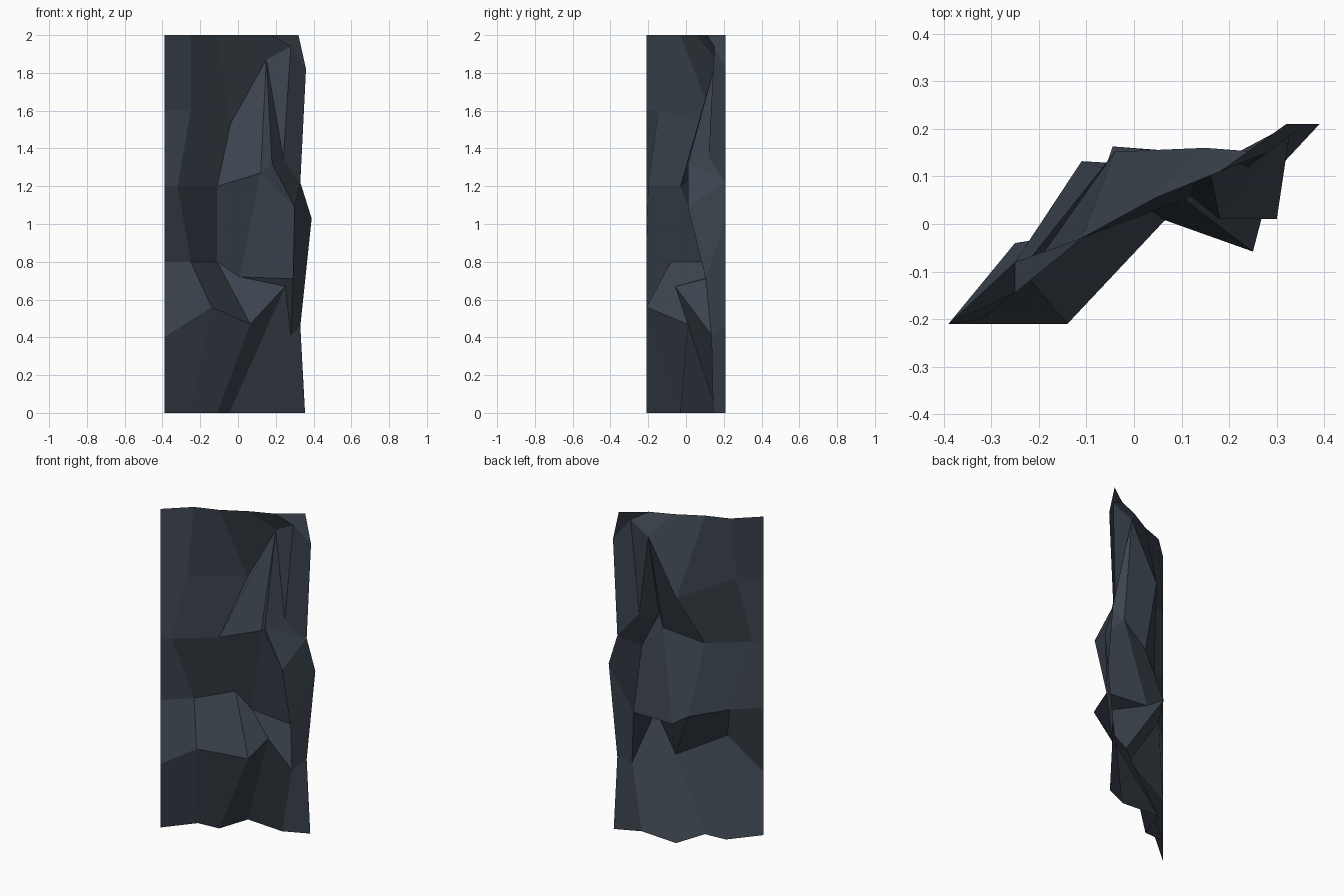
import bpy, bmesh

if "Cube" in bpy.data.objects:
    bpy.data.objects.remove(bpy.data.objects["Cube"])

# Folded rock sheet: vertical fold lines (profiles), each listed from top to bottom
left_edge = [(-.39, -.21, 2 - .4 * i) for i in range(6)]
fold_1 = [(-.25, -.08, 2), (-.25, -.145, 1.6), (-.32, -.2, 1.2),
          (-.25, -.08, .8), (-.14, -.21, .56), (-.25, -.04, 0)]
fold_2 = [(-.11, -.03, 2), (-.04, .152, 1.53), (-.11, -.03, 1.2),
          (-.11, .132, .8), (.065, .008, .47), (-.11, -.03, 0)]
fold_3 = [(.045, .055, 2), (.15, .16, 1.87), (.12, .058, 1.27),
          (.01, .125, .72), (.25, -.058, .67), (-.045, .163, 0)]
# this fold carries the small jutting ledge (two extra points)
fold_4 = [(.18, .11, 2), (.28, .15, 1.94), (.24, .12, 1.35), (.18, .01, 1.32),
          (.3, .01, 1.09), (.292, .105, .71), (.28, .135, .41), (.205, .144, 0)]
right_edge = [(x, .21, z) for x, z in
              [(.32, 2), (.36, 1.82), (.33, 1.22), (.39, 1.03), (.33, .46), (.355, 0)]]

# Repeat points so that every fold line has nine rows to pair up
regular = (0, 1, 1, 1, 2, 2, 3, 4, 5)
ledge = (0, 1, 2, 3, 3, 4, 5, 6, 7)
edge = (0, 1, 2, 2, 2, 2, 3, 4, 5)
columns = [[p[i] for i in rows] for p, rows in
           [(left_edge, regular), (fold_1, regular), (fold_2, regular),
            (fold_3, regular), (fold_4, ledge), (right_edge, edge)]]

# Bridge neighbouring fold lines with flat facets
bm = bmesh.new()
made = {}


def vert(p):
    if p not in made:
        made[p] = bm.verts.new(p)
    return made[p]


for a, b in zip(columns, columns[1:]):
    for i in range(len(a) - 1):
        corners = dict.fromkeys([a[i + 1], b[i + 1], b[i], a[i]])
        if len(corners) > 2:
            bm.faces.new([vert(p) for p in corners])

mesh = bpy.data.meshes.new("rock_face")
bm.to_mesh(mesh)
bm.free()

# Single slate colour
slate = bpy.data.materials.new("dark slate")
slate.diffuse_color = (.045, .058, .076, 1)
slate.use_nodes = True
slate.node_tree.nodes["Principled BSDF"].inputs["Base Color"].default_value = slate.diffuse_color
mesh.materials.append(slate)

rock = bpy.data.objects.new("rock_face", mesh)
bpy.context.collection.objects.link(rock)
